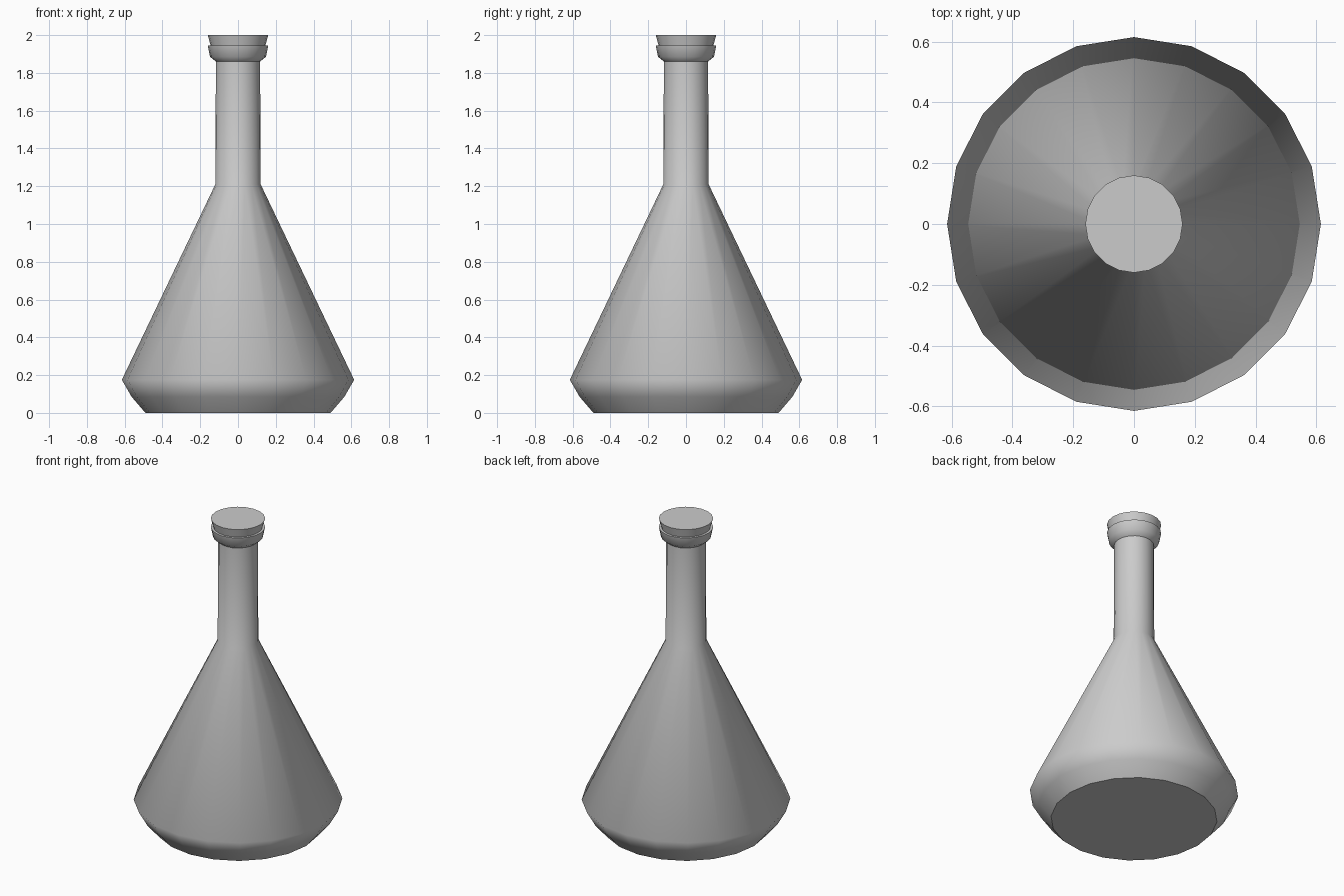
import bpy, bmesh, math

if "Cube" in bpy.data.objects:
    bpy.data.objects.remove(bpy.data.objects["Cube"])

SIDES = 20


def lathe(name, profile, sharp=(), cap_bottom=True, cap_top=True):
    """Revolve (radius, z) points around z; 'sharp' lists rings with hard edges."""
    bm = bmesh.new()
    rings = []
    for r, z in profile:
        rings.append([bm.verts.new((r * math.cos(2 * math.pi * i / SIDES),
                                    r * math.sin(2 * math.pi * i / SIDES), z))
                      for i in range(SIDES)])
    for a, b in zip(rings, rings[1:]):
        for i in range(SIDES):
            j = (i + 1) % SIDES
            bm.faces.new((a[i], a[j], b[j], b[i])).smooth = True
    # flat end caps
    if cap_bottom:
        bm.faces.new(rings[0][::-1])
    if cap_top:
        bm.faces.new(rings[-1])
    for k in sharp:
        for i in range(SIDES):
            bm.edges.get((rings[k][i], rings[k][(i + 1) % SIDES])).smooth = False
    mesh = bpy.data.meshes.new(name)
    bm.to_mesh(mesh)
    bm.free()
    obj = bpy.data.objects.new(name, mesh)
    bpy.context.collection.objects.link(obj)
    return obj


# flask: rounded foot, conical body, straight neck, flared lip folding inwards
lathe("flask",
      [(0.49, 0.0), (0.563, 0.085), (0.615, 0.175), (0.12, 1.21),
       (0.117, 1.86), (0.148, 1.885), (0.16, 1.945), (0.135, 1.945)],
      sharp=(0, 4, 6), cap_top=False)

# tapered stopper sitting in the lip
lathe("stopper", [(0.137, 1.915), (0.16, 2.0)], sharp=(0, 1))
